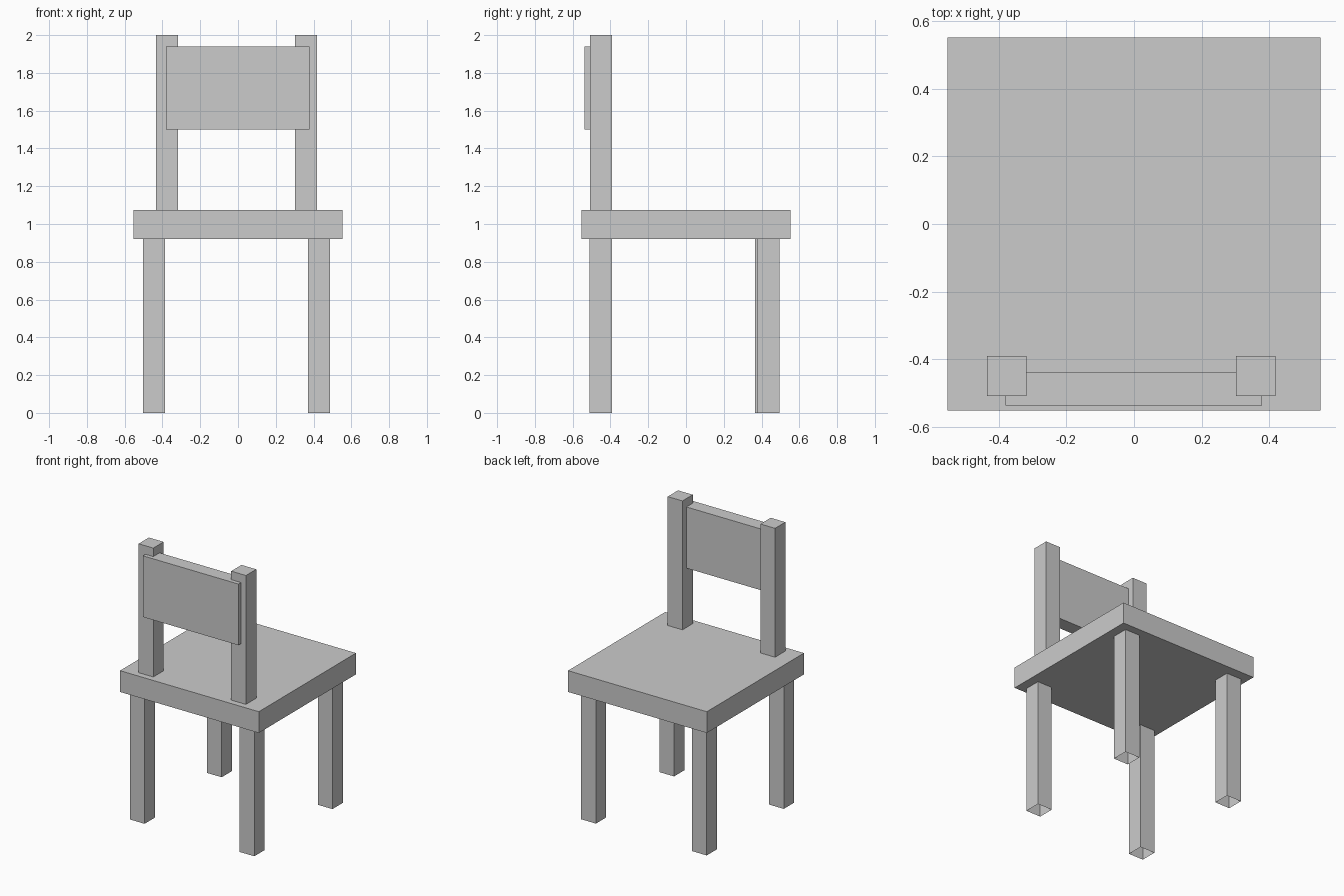
import bpy
import bmesh

if "Cube" in bpy.data.objects:
    bpy.data.objects.remove(bpy.data.objects["Cube"])


def box(name, x, y, z, open_ends=()):
    """Box spanning the given (min, max) ranges; open_ends drops z caps (-1 bottom, 1 top)."""
    bm = bmesh.new()
    bmesh.ops.create_cube(bm, size=1)
    caps = [f for f in bm.faces if round(f.normal.z) in open_ends]
    bmesh.ops.delete(bm, geom=caps, context='FACES')
    for v in bm.verts:
        v.co = [lo + (c + 0.5) * (hi - lo) for c, (lo, hi) in zip(v.co, (x, y, z))]
    mesh = bpy.data.meshes.new(name)
    bm.to_mesh(mesh)
    bm.free()
    obj = bpy.data.objects.new(name, mesh)
    bpy.context.collection.objects.link(obj)
    return obj


W = 0.117          # thickness of legs and posts
SEAT_BOTTOM, SEAT_TOP = 0.92, 1.073

# Seat slab
box("seat", (-0.552, 0.552), (-0.552, 0.552), (SEAT_BOTTOM, SEAT_TOP))

# Legs: hollow tubes, open at the floor and where they meet the seat
for name, x, y in (
    ("front_leg_left", -0.503, -0.51),
    ("front_leg_right", 0.37, -0.51),
    ("rear_leg_left", -0.503, 0.366),
    ("rear_leg_right", 0.37, 0.378),
):
    box(name, (x, x + W), (y, y + W), (0, SEAT_BOTTOM), open_ends=(-1, 1))

# Backrest posts standing on the seat
for name, x in (("back_post_left", -0.435), ("back_post_right", 0.302)):
    box(name, (x, x + W), (-0.508, -0.508 + W), (SEAT_TOP, 2.0), open_ends=(-1,))

# Backrest panel set into the posts
box("back_panel", (-0.38, 0.379), (-0.537, -0.437), (1.499, 1.939))
